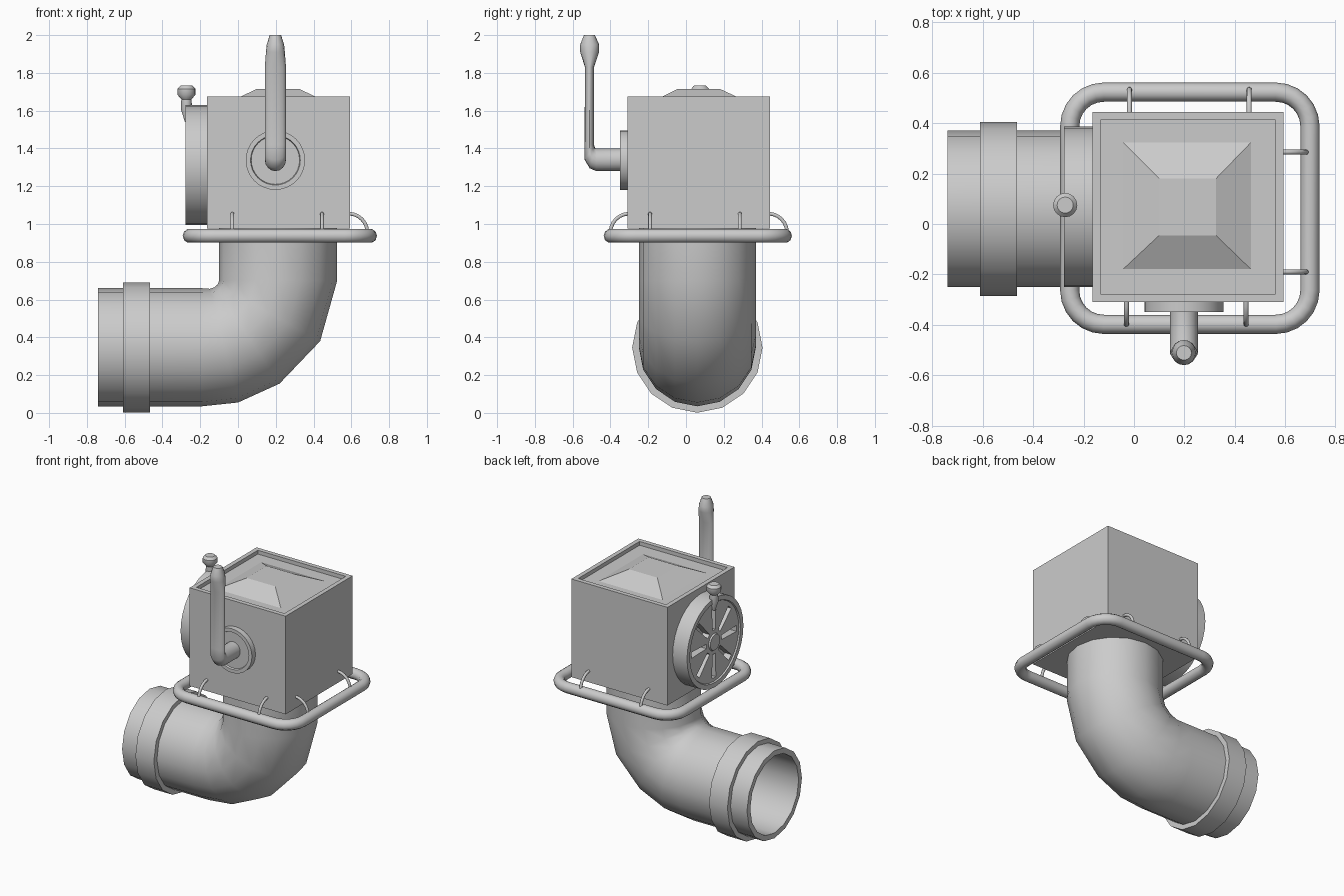
import bpy, bmesh, math
from mathutils import Vector

if "Cube" in bpy.data.objects:
    bpy.data.objects.remove(bpy.data.objects["Cube"])


def make(name, bm, angle=40):
    bmesh.ops.remove_doubles(bm, verts=bm.verts, dist=1e-5)
    bmesh.ops.recalc_face_normals(bm, faces=bm.faces)
    me = bpy.data.meshes.new(name)
    bm.to_mesh(me)
    bm.free()
    ob = bpy.data.objects.new(name, me)
    bpy.context.collection.objects.link(ob)
    smooth(ob, angle)
    return ob


def smooth(ob, angle=40):
    bpy.ops.object.select_all(action='DESELECT')
    ob.select_set(True)
    bpy.context.view_layer.objects.active = ob
    if angle:
        bpy.ops.object.shade_smooth_by_angle(angle=math.radians(angle))


def skin(bm, rings, loop=False):
    """Join rings of points with quads."""
    vs = [[bm.verts.new(p) for p in r] for r in rings]
    n = len(vs[0])
    for k in range(len(vs) if loop else len(vs) - 1):
        a, b = vs[k], vs[(k + 1) % len(vs)]
        for i in range(n):
            j = (i + 1) % n
            bm.faces.new((a[i], a[j], b[j], b[i]))
    if not loop:
        bm.faces.new(vs[0])
        bm.faces.new(vs[-1])


def section(p, q, side, n):
    """Elliptical ring whose diameter is p-q, half width is vector side."""
    c, u = (p + q) / 2, (p - q) / 2
    return [c + u * math.cos(2 * math.pi * i / n) + side * math.sin(2 * math.pi * i / n)
            for i in range(n)]


def lathe(name, profile, origin, axis, n=32, loop=False):
    """Revolve (radius, offset) points about an axis."""
    bm = bmesh.new()
    rings = []
    for r, h in profile:
        ring = []
        for i in range(n):
            a = 2 * math.pi * i / n
            s, c = max(r, 1e-3) * math.sin(a), max(r, 1e-3) * math.cos(a)
            ring.append(Vector(origin) + Vector({'X': (h, s, c), 'Y': (s, h, c), 'Z': (s, c, h)}[axis]))
        rings.append(ring)
    skin(bm, rings, loop)
    return make(name, bm)


def tube(name, pts, radius, cyclic=False):
    cu = bpy.data.curves.new(name, 'CURVE')
    cu.dimensions = '3D'
    cu.bevel_depth = radius
    cu.bevel_resolution = 3
    sp = cu.splines.new('POLY')
    sp.points.add(len(pts) - 1)
    for p, co in zip(sp.points, pts):
        p.co = (*co, 1)
    sp.use_cyclic_u = cyclic
    sp.use_smooth = True
    ob = bpy.data.objects.new(name, cu)
    bpy.context.collection.objects.link(ob)


def box(bm, x0, x1, y0, y1, z0, z1):
    v = bmesh.ops.create_cube(bm, size=1)['verts']
    for p in v:
        p.co = (x1 if p.co.x > 0 else x0, y1 if p.co.y > 0 else y0, z1 if p.co.z > 0 else z0)
    return v


# Housing with a recessed top
bm = bmesh.new()
box(bm, -0.165, 0.593, -0.31, 0.445, 0.975, 1.675)
bm.faces.ensure_lookup_table()
top = max(bm.faces, key=lambda f: f.calc_center_median().z)
bmesh.ops.inset_region(bm, faces=[top], thickness=0.045)
low = bmesh.ops.extrude_discrete_faces(bm, faces=[top])['faces'][0]
bmesh.ops.translate(bm, verts=low.verts, vec=(0, 0, -0.027))
make("housing", bm, 0)

# Low pyramid lid
bm = bmesh.new()
for v in box(bm, -0.06, 0.48, -0.195, 0.34, 1.64, 1.715):
    if v.co.z > 1.7:
        v.co.x = 0.1 if v.co.x < 0.2 else 0.325
        v.co.y = -0.045 if v.co.y < 0.05 else 0.18
make("lid", bm, 0)

# Hollow elbow pipe: outer-bend and inner-bend points
bend = [((.525, .985), (-.1, .985)), ((.525, .70), (-.1, .70)), ((.435, .38), (-.108, .68)),
        ((.22, .155), (-.125, .665)), ((0, .055), (-.15, .657)), ((-.19, .035), (-.19, .66)),
        ((-.74, .035), (-.74, .66))]
outer, inner = [], []
for p, q in bend:
    p, q = Vector((p[0], 0.06, p[1])), Vector((q[0], 0.06, q[1]))
    outer.append(section(p, q, Vector((0, .31, 0)), 16))
    t = (p - q) * 0.06
    inner.append(section(p - t, q + t, Vector((0, .273, 0)), 16))
bm = bmesh.new()
skin(bm, outer + inner[::-1], loop=True)
make("elbow_pipe", bm)

# Collar around the pipe mouth
lathe("pipe_collar", [(.29, -.61), (.345, -.61), (.345, -.465), (.29, -.465)],
      (0, .06, .346), 'X', 16, loop=True)

# Guard rail
pts = []
R = 0.135
for k, (cx, cy) in enumerate([(.698 - R, .523 - R), (-.255 + R, .523 - R),
                              (-.255 + R, -.398 + R), (.698 - R, -.398 + R)]):
    for i in range(7):
        a = math.pi / 2 * (k + i / 6)
        pts.append((cx + R * math.cos(a), cy + R * math.sin(a), .937))
tube("guard_rail", pts, .038, True)

# Rail hooks on front, back and right sides
hooks = [((-.03, -.30), (0, -1)), ((.445, -.30), (0, -1)), ((-.018, .435), (0, 1)),
         ((.457, .435), (0, 1)), ((.585, .285), (1, 0)), ((.585, -.19), (1, 0))]
for i, (b, d) in enumerate(hooks):
    arc = [math.pi / 2 * k / 6 for k in range(7)]
    tube(f"rail_hook_{i + 1}", [(b[0] + d[0] * .1 * math.sin(a), b[1] + d[1] * .1 * math.sin(a),
                                 .955 + .1 * math.cos(a)) for a in arc], .01)

# Slotted wheel on the left side
wheel = lathe("side_wheel", [(0, -.15), (.318, -.15), (.318, -.278), (.285, -.278), (.28, -.268),
                             (.06, -.268), (.055, -.278), (0, -.278)], (0, .068, 1.312), 'X')
bm = bmesh.new()
for k in range(8):
    a = math.pi / 4 * k
    for v in box(bm, -.32, -.215, -.018, .018, .085, .255):
        y, z = v.co.y * (1 + 2 * (v.co.z - .15)), v.co.z
        v.co.y = .068 + y * math.cos(a) - z * math.sin(a)
        v.co.z = 1.312 + y * math.sin(a) + z * math.cos(a)
cutter = make("slot_cutter", bm, 0)
cutter.hide_render = True
mod = wheel.modifiers.new("slots", 'BOOLEAN')
mod.operation = 'DIFFERENCE'
mod.object = cutter
smooth(wheel, 0)
bpy.ops.object.modifier_apply(modifier="slots")
bpy.data.objects.remove(cutter)
smooth(wheel)

# Knob on the wheel
lathe("wheel_knob", [(0, 1.54), (.008, 1.54), (.03, 1.61), (.027, 1.66), (.048, 1.685),
                     (.048, 1.715), (.032, 1.732), (0, 1.732)], (-.273, .075, 0), 'Z', 16)

# Front flange
lathe("lever_flange", [(0, -.30), (.157, -.30), (.157, -.35), (.132, -.35), (.128, -.338),
                       (0, -.338)], (.198, 0, 1.338), 'Y')

# Front lever: lower/front points, upper/back points, half width
path = [((-.33, 1.28), (-.33, 1.40), .056), ((-.475, 1.28), (-.475, 1.40), .056),
        ((-.51, 1.295), (-.482, 1.403), .056), ((-.537, 1.34), (-.484, 1.41), .056),
        ((-.537, 1.42), (-.487, 1.42), .056), ((-.535, 1.83), (-.487, 1.83), .056),
        ((-.56, 1.91), (-.46, 1.91), .05), ((-.56, 1.95), (-.46, 1.95), .046),
        ((-.54, 2.0), (-.482, 2.0), .03)]
bm = bmesh.new()
skin(bm, [section(Vector((.198, *p)), Vector((.198, *q)), Vector((w, 0, 0)), 16) for p, q, w in path])
make("front_lever", bm)
